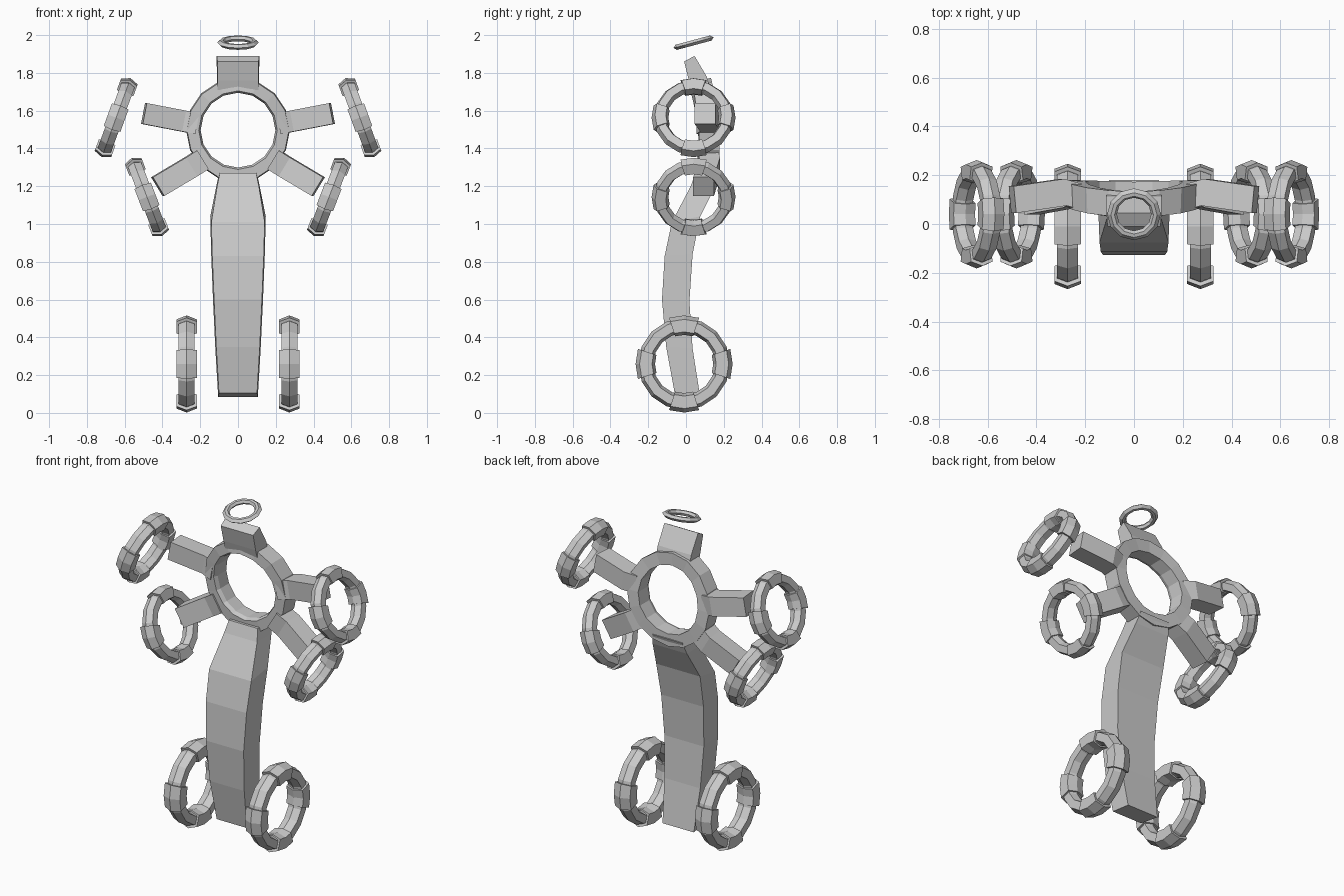
import bpy, bmesh
from math import sin, cos, pi, radians
from mathutils import Matrix, Vector

if "Cube" in bpy.data.objects:
    bpy.data.objects.remove(bpy.data.objects["Cube"])


def finish(bm, name, matrix=None, mirror=False):
    bmesh.ops.recalc_face_normals(bm, faces=bm.faces)
    if matrix:
        bm.transform(matrix)
    me = bpy.data.meshes.new(name)
    bm.to_mesh(me)
    bm.free()
    ob = bpy.data.objects.new(name, me)
    bpy.context.collection.objects.link(ob)
    if mirror:
        ob.modifiers.new("Mirror", 'MIRROR').use_mirror_merge = False
    return ob


def loft(bm, sections, closed=False):
    """Skin a list of equal-length cross-sections, capped unless closed."""
    rows = [[bm.verts.new(p) for p in s] for s in sections]
    n = len(rows[0])
    pairs = list(zip(rows, rows[1:])) + ([(rows[-1], rows[0])] if closed else [])
    for a, b in pairs:
        for i in range(n):
            j = (i + 1) % n
            bm.faces.new((a[i], a[j], b[j], b[i]))
    if not closed:
        bm.faces.new(rows[0])
        bm.faces.new(rows[-1])


def slab(name, rows):
    """Flat bar across x; each row is half width, front y/z, back y/z."""
    bm = bmesh.new()
    loft(bm, [[(-w * .96, yf, zf), (w * .96, yf, zf), (w, yb, zb), (-w, yb, zb)]
              for w, yf, zf, yb, zb in rows])
    finish(bm, name)


def sweep(bm, profile, a0, a1, steps, closed=False):
    """Turn a (radius, x) profile about the x axis."""
    count = steps if closed else steps + 1
    angles = [a0 + (a1 - a0) * i / steps for i in range(count)]
    loft(bm, [[(x, r * cos(a), r * sin(a)) for r, x in profile] for a in angles], closed)


def arm(name, path, half_h):
    """Square bar along a path in the xz plane."""
    pts = [Vector(p) for p in path]
    along = pts[-1] - pts[0]
    up = Vector((-along.z, 0, along.x)).normalized() * half_h
    bm = bmesh.new()
    loft(bm, [[p + up + Vector((-.005, -.055, 0)), p - up + Vector((-.005, -.055, 0)),
               p - up + Vector((.005, .055, 0)), p + up + Vector((.005, .055, 0))]
              for p in pts])
    finish(bm, name, mirror=True)


def banded_ring(name, centre, tilt, scale):
    """Hoop with crested rim and four raised bands."""
    hoop = [(.243, 0), (.226, .043), (.178, .043), (.163, 0), (.178, -.043), (.226, -.043)]
    band = [(.257, 0), (.236, .054), (.17, .054), (.154, 0), (.17, -.054), (.236, -.054)]
    bm = bmesh.new()
    sweep(bm, hoop, 0, 2 * pi, 16, True)
    for k in range(4):
        mid = k * pi / 2
        sweep(bm, band, mid - radians(18), mid + radians(18), 2)
    m = Matrix.Translation(centre) @ Matrix.Rotation(radians(tilt), 4, 'Y') @ Matrix.Scale(scale, 4)
    finish(bm, name, m, mirror=True)


# Central body ring, bending forward at the top
bm = bmesh.new()
sections = []
for i in range(16):
    a = 2 * pi * i / 16
    y = .118 - .02 * sin(a) - .02 * sin(a) ** 2
    sections.append([(r * cos(a), y + d, 1.497 + r * sin(a))
                     for r, d in ((.208, -.055), (.27, -.05), (.275, .055), (.2, .055), (.198, -.03))])
loft(bm, sections, True)
finish(bm, "body_ring")

# Head block and long curved tail
slab("head", [(.112, .03, 1.71, .13, 1.71), (.112, .015, 1.76, .11, 1.78), (.113, -.01, 1.86, .045, 1.89)])
slab("tail", [(.10, .05, 1.27, .18, 1.27), (.115, .025, 1.2, .155, 1.2),
              (.147, -.075, 1.01, .075, 1.04), (.142, -.113, .83, .035, .84),
              (.132, -.127, .6, .018, .59), (.12, -.105, .35, .035, .34),
              (.105, -.06, .105, .075, .085)])

# Four stub arms
arm("upper_arm", [(.22, .11, 1.532), (.29, .13, 1.545), (.498, .1, 1.585)], .056)
arm("lower_arm", [(.19, .115, 1.34), (.25, .125, 1.302), (.425, .093, 1.198)], .058)

# Floating banded rings
banded_ring("upper_ring", (.645, .04, 1.563), -20, .865)
banded_ring("lower_ring", (.482, .04, 1.143), 21, .865)
banded_ring("foot_ring", (.272, -.01, .259), 0, 1)

# Halo above the head
bm = bmesh.new()
sweep(bm, [(.11, 0), (.095, .014), (.08, .014), (.07, 0), (.08, -.014), (.095, -.014)], 0, 2 * pi, 12, True)
finish(bm, "halo", Matrix.Translation((0, .04, 1.96)) @ Matrix.Rotation(radians(15), 4, 'X')
       @ Matrix.Rotation(pi / 2, 4, 'Y'))
